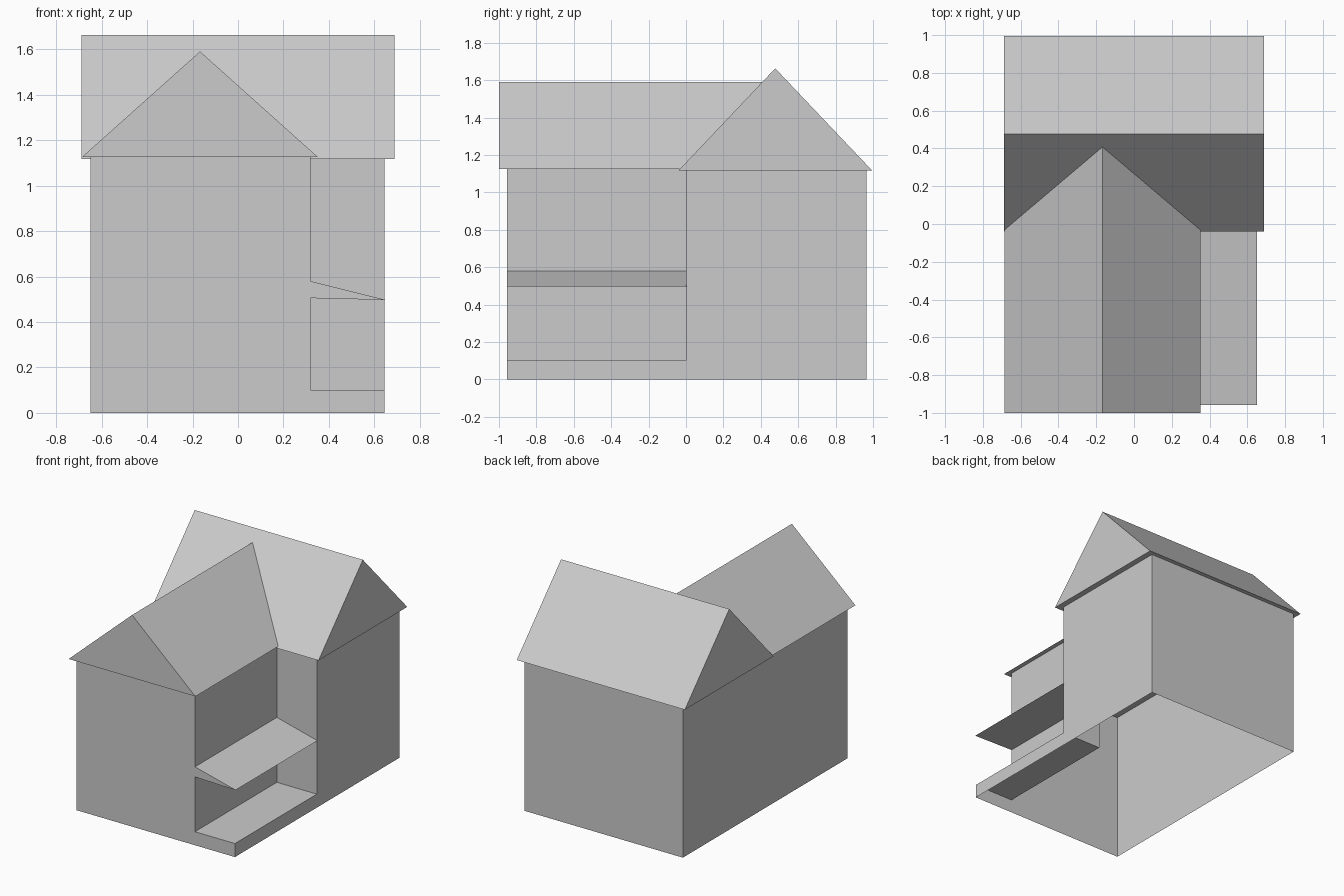
import bpy

if "Cube" in bpy.data.objects:
    bpy.data.objects.remove(bpy.data.objects["Cube"])

grey = bpy.data.materials.new("light grey")
grey.diffuse_color = (0.6, 0.6, 0.6, 1)
grey.use_nodes = True
grey.node_tree.nodes["Principled BSDF"].inputs["Base Color"].default_value = grey.diffuse_color


def make(name, verts, faces):
    mesh = bpy.data.meshes.new(name)
    mesh.from_pydata(verts, [], faces)
    mesh.materials.append(grey)
    obj = bpy.data.objects.new(name, mesh)
    bpy.context.collection.objects.link(obj)
    return obj


def walls(name, plan, z0, z1):
    """Open-ended walls over a counter-clockwise floor plan."""
    n = len(plan)
    verts = [(x, y, z) for z in (z0, z1) for x, y in plan]
    return make(name, verts, [(i, (i + 1) % n, (i + 1) % n + n, i + n) for i in range(n)])


def prism(name, near, far):
    """Closed prism between two matching triangles."""
    return make(name, near + far, [(0, 1, 2), (5, 4, 3), (0, 3, 4, 1), (1, 4, 5, 2), (2, 5, 3, 0)])


L, R, INNER = -0.65, 0.645, 0.318
FRONT, BACK = -0.957, 0.965
DECK = 0.1

# Plinth under house and porch, open at the bottom
walls("plinth", [(L, FRONT), (R, FRONT), (R, BACK), (L, BACK)], 0, DECK)

# L-shaped house walls
walls("house_walls", [(L, FRONT), (INNER, FRONT), (INNER, 0), (R, 0), (R, BACK), (L, BACK)],
      DECK, 1.125)

# Porch floor in the corner of the L
make("porch_deck", [(INNER, FRONT, DECK), (R, FRONT, DECK), (R, 0, DECK), (INNER, 0, DECK)],
     [(0, 1, 2, 3)])

# Sloping porch roof wedge
wedge = [(INNER, 0.505), (0.65, 0.497), (INNER, 0.58)]
prism("porch_roof", [(x, FRONT, z) for x, z in wedge], [(x, 0.005, z) for x, z in wedge])

# Main roof, ridge running left to right
main = [(-0.041, 1.116), (0.996, 1.116), (0.477, 1.663)]
prism("main_roof", [(0.688, y, z) for y, z in main], [(-0.688, y, z) for y, z in main])

# Front wing roof, ridge running back and mitred into the main roof slope
wing = [(-0.686, 1.126), (0.351, 1.126), (-0.167, 1.59)]
slope = (0.477 + 0.041) / (1.663 - 1.116)
prism("wing_roof", [(x, -1.0, z) for x, z in wing],
      [(x, -0.041 + (z - 1.116) * slope, z) for x, z in wing])
